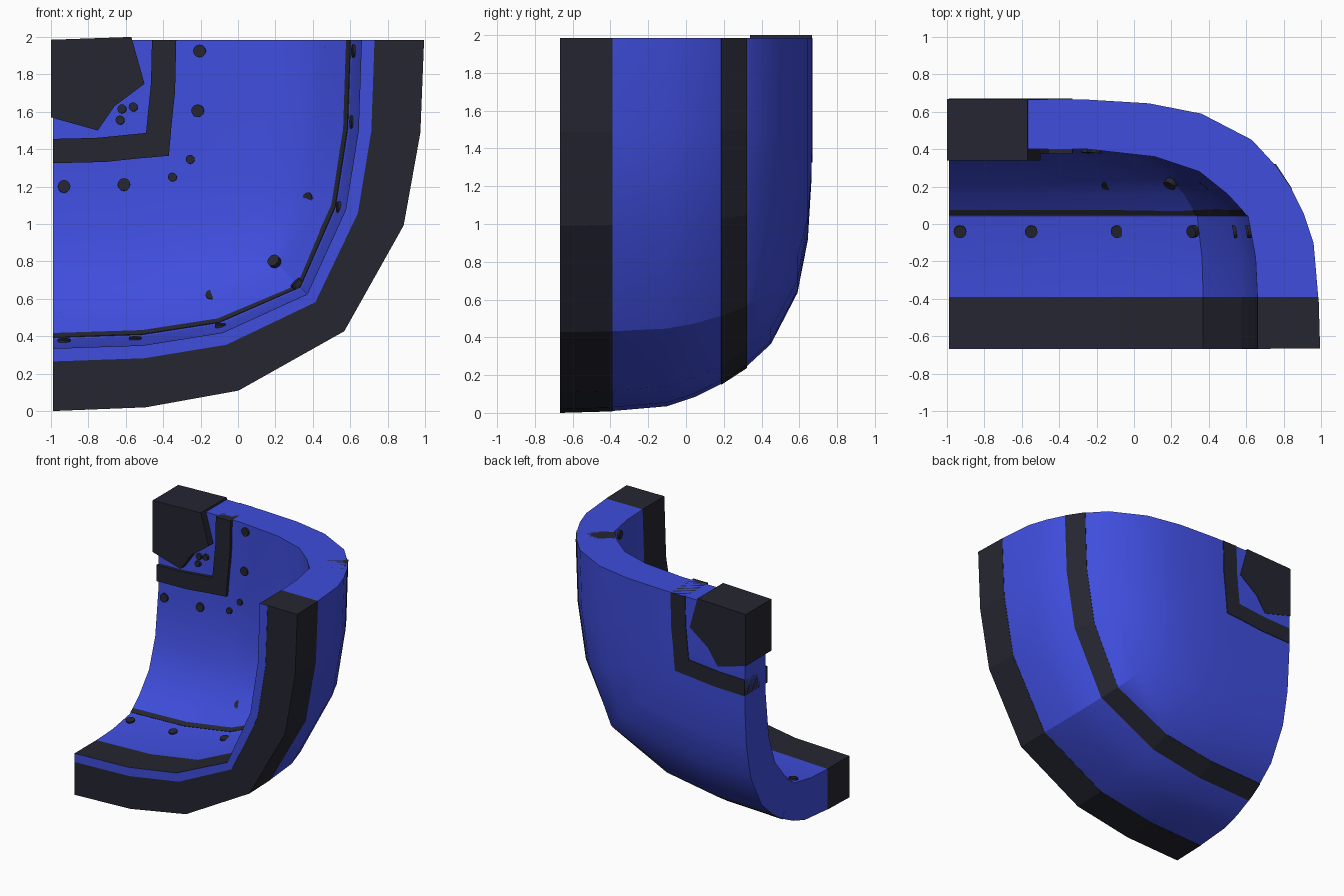
import bpy, bmesh, math
from mathutils import Vector

if "Cube" in bpy.data.objects:
    bpy.data.objects.remove(bpy.data.objects["Cube"])

CX, CZ, R = -0.99, 1.985, 1.985   # corner the quarter bowl is built around


def material(name, col):
    m = bpy.data.materials.new(name)
    m.diffuse_color = (*col, 1)
    m.use_nodes = True
    m.node_tree.nodes["Principled BSDF"].inputs["Base Color"].default_value = m.diffuse_color
    return m


BLUE = material("blue", (0.05, 0.075, 0.72))
DARK = material("dark", (0.018, 0.019, 0.03))


def ring(r, y):
    # faceted quarter outline, squarer towards the middle
    t = R - r
    c = min(0.785 + 0.117 * t, 0.94)
    a, b = 0.25 + 0.128 * t, 0.50 + 0.149 * t
    half = [(0, 1), (a, 0.99), (b, 0.945 + 0.012 * t)]
    pts = half + [(c, c)] + [(v, u) for u, v in reversed(half)]
    return [(CX + u * r, y, CZ - v * r) for u, v in pts]


def finish(name, bm, mat, angle):
    bmesh.ops.remove_doubles(bm, verts=bm.verts, dist=0.0005)
    bmesh.ops.recalc_face_normals(bm, faces=bm.faces)
    me = bpy.data.meshes.new(name)
    bm.to_mesh(me)
    bm.free()
    me.materials.append(mat)
    ob = bpy.data.objects.new(name, me)
    bpy.context.collection.objects.link(ob)
    if angle:
        bpy.ops.object.select_all(action='DESELECT')
        ob.select_set(True)
        bpy.context.view_layer.objects.active = ob
        bpy.ops.object.shade_smooth_by_angle(angle=math.radians(angle))
    return ob


def sweep(name, profile, mat, angle=0):
    # closed (radius, y) section carried round the quarter outline
    bm = bmesh.new()
    rows = [[bm.verts.new(p) for p in ring(r, y)] for r, y in profile]
    n = len(rows)
    for i in range(n):
        p, q = rows[i], rows[(i + 1) % n]
        if profile[i][0] == profile[(i + 1) % n][0] == 0:
            continue
        for j in range(6):
            bm.faces.new((p[j], p[j + 1], q[j + 1], q[j]))
    bm.faces.new([w[0] for w in rows])
    bm.faces.new([w[-1] for w in reversed(rows)])
    return finish(name, bm, mat, angle)


# blue shell: outside from the rim to the back, then the inside
outer = [(1.975, -0.39), (1.95, -0.1), (1.90, 0.05), (1.83, 0.19), (1.74, 0.32),
         (1.62, 0.45), (1.35, 0.59), (1.07, 0.645), (0.74, 0.665), (0, 0.665)]
inner = [(0, 0.40), (0.74, 0.40), (1.10, 0.36), (1.34, 0.28), (1.49, 0.16),
         (1.60, 0.04), (1.64, -0.18), (1.65, -0.39)]
sweep("shell", outer + inner, BLUE, 25)

# front rim with its blue inner stripe
sweep("front_rim", [(1.65, -0.666), (R, -0.666), (1.977, -0.39), (1.65, -0.39)], DARK)
sweep("rim_stripe", [(1.652, -0.668), (1.72, -0.668), (1.72, -0.66), (1.652, -0.66)], BLUE)

# raised rib through the shell
sweep("middle_rib", [(1.59, 0.045), (1.836, 0.187), (1.748, 0.322), (1.52, 0.14)], DARK)

# squared frame round the hub
sweep("hub_frame", [(0.53, 0.375), (0.66, 0.375), (0.66, 0.67), (0.53, 0.67)], DARK)

# toothed hub block
hub = [(-1.0, 1.985), (-1.0, 1.57), (-0.75, 1.50), (-0.66, 1.63), (-0.50, 1.75), (-0.57, 2.0)]
bm = bmesh.new()
f = [bm.verts.new((x, 0.34, z)) for x, z in hub]
b = [bm.verts.new((x, 0.668, z)) for x, z in hub]
bm.faces.new(f)
bm.faces.new(b[::-1])
for i in range(len(hub)):
    k = (i + 1) % len(hub)
    bm.faces.new((f[i], b[i], b[k], f[k]))
finish("hub_block", bm, DARK, 0)


def stud(name, u, v, y, tilt, rad=0.034):
    # low disc facing the hub by "tilt" (0 = straight to the front)
    p = Vector((CX + u, y, CZ - v))
    inward = Vector((-1, 0, 0)) if u > v * 1.15 else Vector((0, 0, 1))
    if abs(u - v) < 0.15:
        inward = Vector((-1, 0, 1)).normalized()
    d = inward * math.sin(tilt) + Vector((0, -1, 0)) * math.cos(tilt)
    bpy.ops.mesh.primitive_cylinder_add(vertices=12, radius=rad, depth=0.03, location=p)
    o = bpy.context.object
    o.name = name
    o.rotation_euler = d.to_track_quat('Z', 'Y').to_euler()
    o.data.materials.append(DARK)


# studs in mirrored rows: half of each row, then swapped
rows = {
    "wall_stud": ([(0.06, 1.615), (0.44, 1.605), (0.90, 1.535), (1.305, 1.305)], -0.04, 1.4),
    "floor_stud": ([(0.06, 1.445), (0.44, 1.435), (0.85, 1.37), (1.185, 1.185)], 0.215, 0.7),
    "back_stud": ([(0.06, 0.785), (0.38, 0.775), (0.64, 0.735)], 0.395, 0.1),
    "hub_stud": ([(0.37, 0.37), (0.36, 0.43)], 0.395, 0.1),
}
for name, (half, y, tilt) in rows.items():
    for u, v in half:
        small = name == "hub_stud" or (u, v) == (0.64, 0.735)
        for s, t in {(u, v), (v, u)}:
            stud(name, s, t, y, tilt, 0.024 if small else 0.034)
